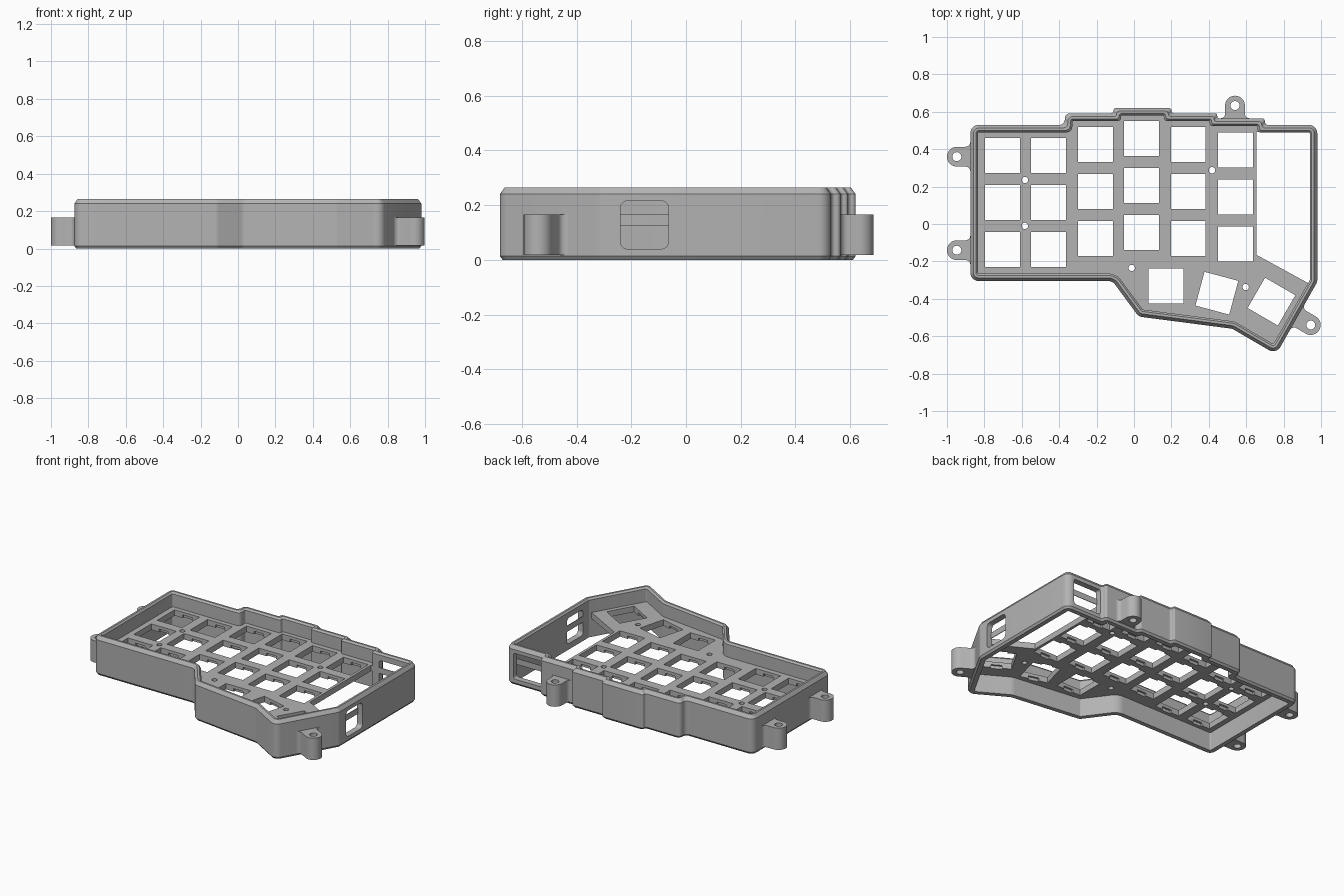
import bpy, bmesh
from math import radians, tan, cos, sin, pi
from mathutils import Matrix, Vector

if "Cube" in bpy.data.objects:
    bpy.data.objects.remove(bpy.data.objects["Cube"])

grey = bpy.data.materials.new("mid_grey")
grey.use_nodes = True
colour = (0.45, 0.45, 0.45, 1)
grey.diffuse_color = colour
grey.node_tree.nodes["Principled BSDF"].inputs["Base Color"].default_value = colour


def make(name, bm):
    bmesh.ops.recalc_face_normals(bm, faces=bm.faces)
    mesh = bpy.data.meshes.new(name)
    bm.to_mesh(mesh)
    bm.free()
    mesh.materials.append(grey)
    ob = bpy.data.objects.new(name, mesh)
    bpy.context.collection.objects.link(ob)
    return ob


def activate(ob):
    bpy.ops.object.select_all(action='DESELECT')
    ob.select_set(True)
    bpy.context.view_layer.objects.active = ob


def inset(poly, d):
    """Move every edge of a counter-clockwise polygon inwards by d."""
    out = []
    for i, p in enumerate(poly):
        a = (p - poly[i - 1]).normalized()
        b = (poly[(i + 1) % len(poly)] - p).normalized()
        na, nb = Vector((-a.y, a.x)), Vector((-b.y, b.x))
        out.append(p + (na + nb) * d / (1 + na.dot(nb)))
    return out


def rounded(poly, r, d=0, steps=6):
    """Round the corners of a polygon inset by d, keeping the point count."""
    src, out = inset(poly, d), []
    for i, p in enumerate(src):
        u, v = src[i - 1] - p, src[(i + 1) % len(src)] - p
        turn = (-u).angle(v)
        convex = (-u).cross(v) > 0
        rad = max(r - d, 0.008) if convex else r + d
        t = min(rad * tan(turn / 2), 0.47 * u.length, 0.47 * v.length)
        a, b = p + u.normalized() * t, p + v.normalized() * t
        rad = t / tan(turn / 2)
        side = 1 if convex else -1
        n = Vector((u.y, -u.x)).normalized() * side
        centre = a + n * rad
        for k in range(steps + 1):
            ang = side * turn * k / steps
            out.append(centre + Matrix.Rotation(ang, 2) @ (a - centre))
    return out


def add_prism(bm, poly, z0, z1, matrix=Matrix()):
    low = [bm.verts.new(matrix @ Vector((p[0], p[1], z0))) for p in poly]
    high = [bm.verts.new(matrix @ Vector((p[0], p[1], z1))) for p in poly]
    bm.faces.new(low[::-1])
    bm.faces.new(high)
    for i in range(len(poly)):
        bm.faces.new((low[i - 1], low[i], high[i], high[i - 1]))


def rect(w, h):
    return [Vector((x * w / 2, y * h / 2)) for x, y in ((-1, -1), (1, -1), (1, 1), (-1, 1))]


def circle(r, n=24):
    return [(r * cos(2 * pi * i / n), r * sin(2 * pi * i / n)) for i in range(n)]


def cut(ob, bm):
    cutter = make("cutter", bm)
    cutter.hide_render = True
    mod = ob.modifiers.new("cut", 'BOOLEAN')
    mod.operation, mod.solver, mod.object = 'DIFFERENCE', 'EXACT', cutter
    activate(ob)
    bpy.ops.object.modifier_apply(modifier=mod.name)
    bpy.data.objects.remove(cutter)


def place(x, y, deg=0):
    return Matrix.Translation((x, y, 0)) @ Matrix.Rotation(radians(deg), 4, 'Z')


# Case outline, stepped along the back
outline = [Vector(p) for p in (
    (-.875, -.305), (-.115, -.305), (.025, -.495), (.525, -.56), (.76, -.697),
    (.98, -.31), (.98, .53), (.70, .53), (.70, .565), (.445, .565), (.445, .592),
    (.20, .592), (.20, .62), (-.11, .62), (-.11, .592), (-.37, .592), (-.37, .53),
    (-.875, .53))]

# Wall: one chamfered section swept round the outline
section = [(.010, 0), (0, .014), (0, .24), (.017, .264), (.03, .264), (.04, .252), (.04, 0)]
bm = bmesh.new()
rings = [[bm.verts.new((p.x, p.y, z)) for p in rounded(outline, .045, d)] for d, z in section]
for j, ring in enumerate(rings):
    prev = rings[j - 1]
    for i in range(len(ring)):
        bm.faces.new((prev[i - 1], prev[i], ring[i], ring[i - 1]))
wall = make("case_wall", bm)

# Openings in the right and back walls
bm = bmesh.new()
window = rounded(rect(.175, .175), .025)
to_side = Matrix(((0, 0, 1, 0), (1, 0, 0, -.152), (0, 1, 0, .1275), (0, 0, 0, 1)))
add_prism(bm, window, .9, 1.1, to_side)
to_back = Matrix(((1, 0, 0, .82), (0, 0, 1, 0), (0, 1, 0, .1275), (0, 0, 0, 1)))
add_prism(bm, rounded(rect(.21, .175), .015), .4, .62, to_back)
cut(wall, bm)

# Switch plate with an open bay on the right
bm = bmesh.new()
add_prism(bm, rounded(outline, .045, .034), .125, .165)
plate = make("switch_plate", bm)

bm = bmesh.new()
add_prism(bm, [(.655, -.165), (.935, -.318), (.942, -.30), (.942, .492), (.655, .492)], .1, .2)
columns = [(-.704, .366), (-.457, .366), (-.206, .425), (.04, .457), (.29, .425), (.543, .396)]
keys = [place(x, top - .251 * row) for x, top in columns for row in range(3)]
keys += [place(.17, -.332), place(.443, -.37, -15), place(.735, -.415, -30)]
for m in keys:
    add_prism(bm, rect(.187, .187), .1, .2, m)
for x, y in ((-.583, .235), (-.583, -.01), (.417, .287), (-.012, -.235), (.597, -.337)):
    add_prism(bm, circle(.017), .1, .2, place(x, y))
cut(plate, bm)

# Clip pockets under the front and back edge of each switch hole
bm = bmesh.new()
for m in keys:
    add_prism(bm, rect(.07, .213), .1, .145, m)
cut(plate, bm)

# Mounting lugs with flared necks
R, FLARE = .053, .025


def lug(name, x, y, deg, gap):
    half = [(R * cos(a), R * sin(a)) for a in (pi / 2 * i / 10 for i in range(11))]
    half += [(-gap + FLARE * (1 - sin(a)), R + FLARE * (1 - cos(a)))
             for a in (pi / 2 * i / 5 for i in range(6))]
    half.append((-gap - .02, R + FLARE))
    poly = half + [(px, -py) for px, py in half[:0:-1]]
    bm = bmesh.new()
    add_prism(bm, poly, .017, .165, place(x, y, deg))
    ob = make(name, bm)
    bm = bmesh.new()
    add_prism(bm, circle(.024), 0, .2, place(x, y))
    cut(ob, bm)
    return ob


lugs = [lug("left_back_lug", -.947, .36, 180, .072),
        lug("left_front_lug", -.947, -.14, 180, .072),
        lug("back_lug", .54, .633, 90, .068),
        lug("right_front_lug", .945, -.54, -30, .083)]

for ob in [wall, plate] + lugs:
    activate(ob)
    bpy.ops.object.shade_smooth_by_angle(angle=radians(25))
